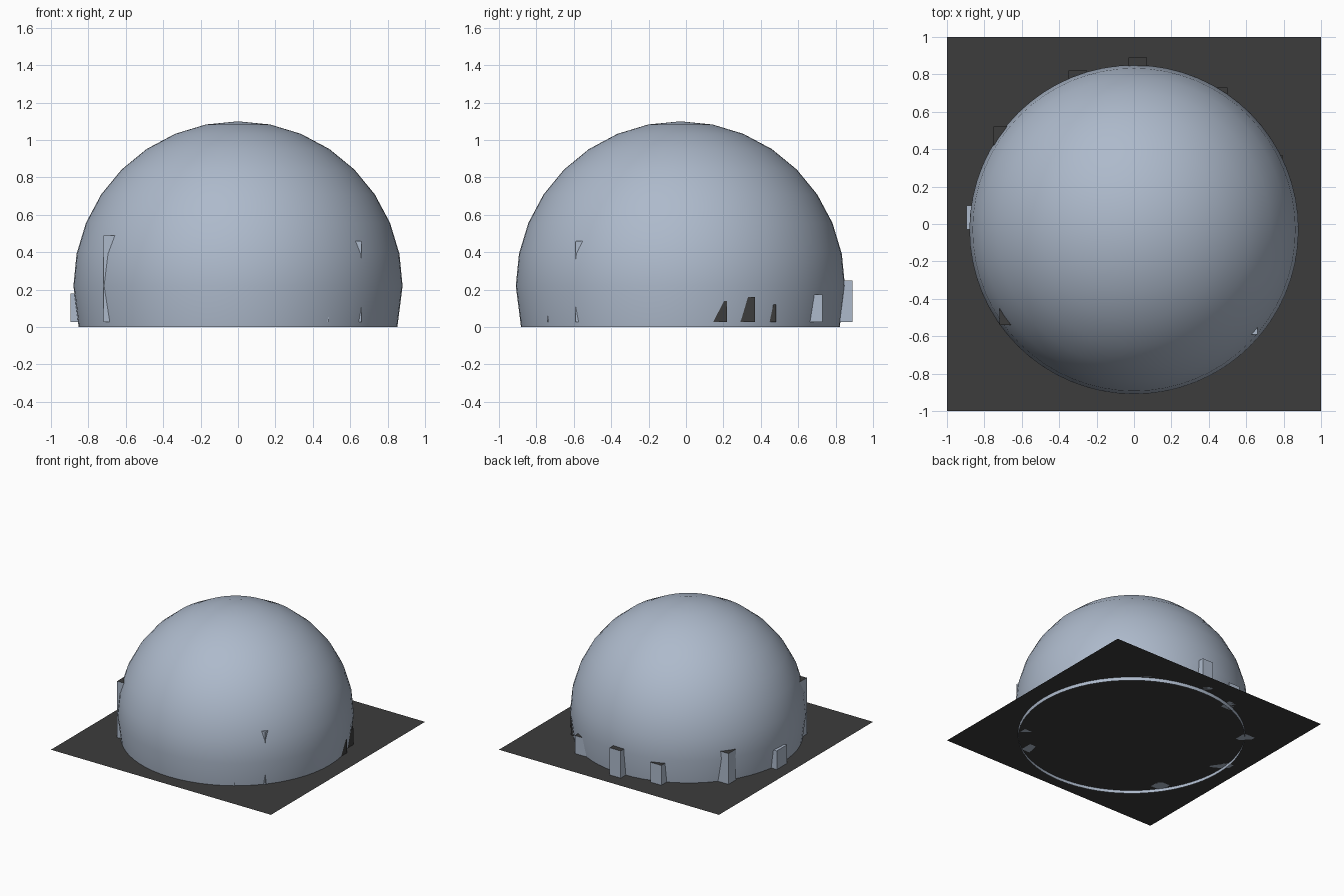
import bpy, bmesh, math

cube = bpy.data.objects.get("Cube")
if cube:
    bpy.data.objects.remove(cube, do_unlink=True)


def make_material(name, rgb):
    mat = bpy.data.materials.new(name)
    mat.use_nodes = True
    color = (*rgb, 1)
    mat.diffuse_color = color
    mat.node_tree.nodes["Principled BSDF"].inputs["Base Color"].default_value = color
    return mat


pale = make_material("pale blue grey", (0.42, 0.49, 0.60))
dark = make_material("charcoal", (0.045, 0.045, 0.045))


def make_object(name, bm, mats):
    mesh = bpy.data.meshes.new(name)
    bm.to_mesh(mesh)
    bm.free()
    for m in mats:
        mesh.materials.append(m)
    obj = bpy.data.objects.new(name, mesh)
    bpy.context.collection.objects.link(obj)
    return obj


GROUND_Z = 0.027
RADIUS, CENTRE_Y, CENTRE_Z = 0.88, -0.03, 0.22

# Flat square ground sheet
bm = bmesh.new()
bmesh.ops.create_grid(bm, x_segments=1, y_segments=1, size=1)
bmesh.ops.translate(bm, verts=bm.verts, vec=(0, 0, GROUND_Z))
make_object("ground_sheet", bm, [dark])

# Open-bottomed dome: an arc profile spun around the vertical axis
bm = bmesh.new()
angles = [-math.asin(CENTRE_Z / RADIUS)] + [math.pi / 2 * i / 8 for i in range(9)]
profile = [bm.verts.new((RADIUS * math.cos(a), 0, CENTRE_Z + RADIUS * math.sin(a)))
           for a in angles]
edges = [bm.edges.new(pair) for pair in zip(profile, profile[1:])]
bmesh.ops.spin(bm, geom=profile + edges, cent=(0, 0, 0), axis=(0, 0, 1),
               angle=math.tau, steps=64)
bmesh.ops.remove_doubles(bm, verts=bm.verts, dist=0.001)
bmesh.ops.recalc_face_normals(bm, faces=bm.faces)
bmesh.ops.translate(bm, verts=bm.verts, vec=(0, CENTRE_Y, 0))
for f in bm.faces:
    f.smooth = True
make_object("dome", bm, [pale])


# Box buildings around the rim; outer corner, inward direction, height, colours
def building(name, corner, inward, height, wall, roof, size=0.1):
    bm = bmesh.new()
    bmesh.ops.create_cube(bm, size=1)
    bmesh.ops.scale(bm, verts=bm.verts, vec=(size, size, height - GROUND_Z))
    x, y = (c + d * size / 2 for c, d in zip(corner, inward))
    bmesh.ops.translate(bm, verts=bm.verts, vec=(x, y, (height + GROUND_Z) / 2))
    for f in bm.faces:
        f.material_index = 1 if f.normal.z > 0.5 else 0
    make_object(name, bm, [wall, roof])


building("back_building", (-0.03, 0.89), (1, -1), 0.25, pale, dark)
building("back_right_building", (-0.35, 0.82), (1, -1), 0.19, pale, dark)
building("rear_side_building", (-0.75, 0.52), (1, -1), 0.28, pale, dark)
building("back_left_building", (0.5, 0.73), (-1, -1), 0.175, pale, dark)
building("right_side_building", (-0.895, 0.1), (1, -1), 0.18, pale, pale, 0.13)
building("front_right_tower", (-0.72, -0.54), (1, 1), 0.49, pale, dark)
building("front_left_tower", (0.66, -0.59), (-1, 1), 0.46, pale, pale)
building("front_low_building", (0.485, -0.74), (-1, 1), 0.1, pale, pale)
building("left_dark_building_a", (0.837, 0.22), (-1, -1), 0.14, dark, dark)
building("left_dark_building_b", (0.793, 0.37), (-1, -1), 0.16, dark, dark)
building("left_dark_building_c", (0.71, 0.48), (-1, -1), 0.12, dark, dark)
